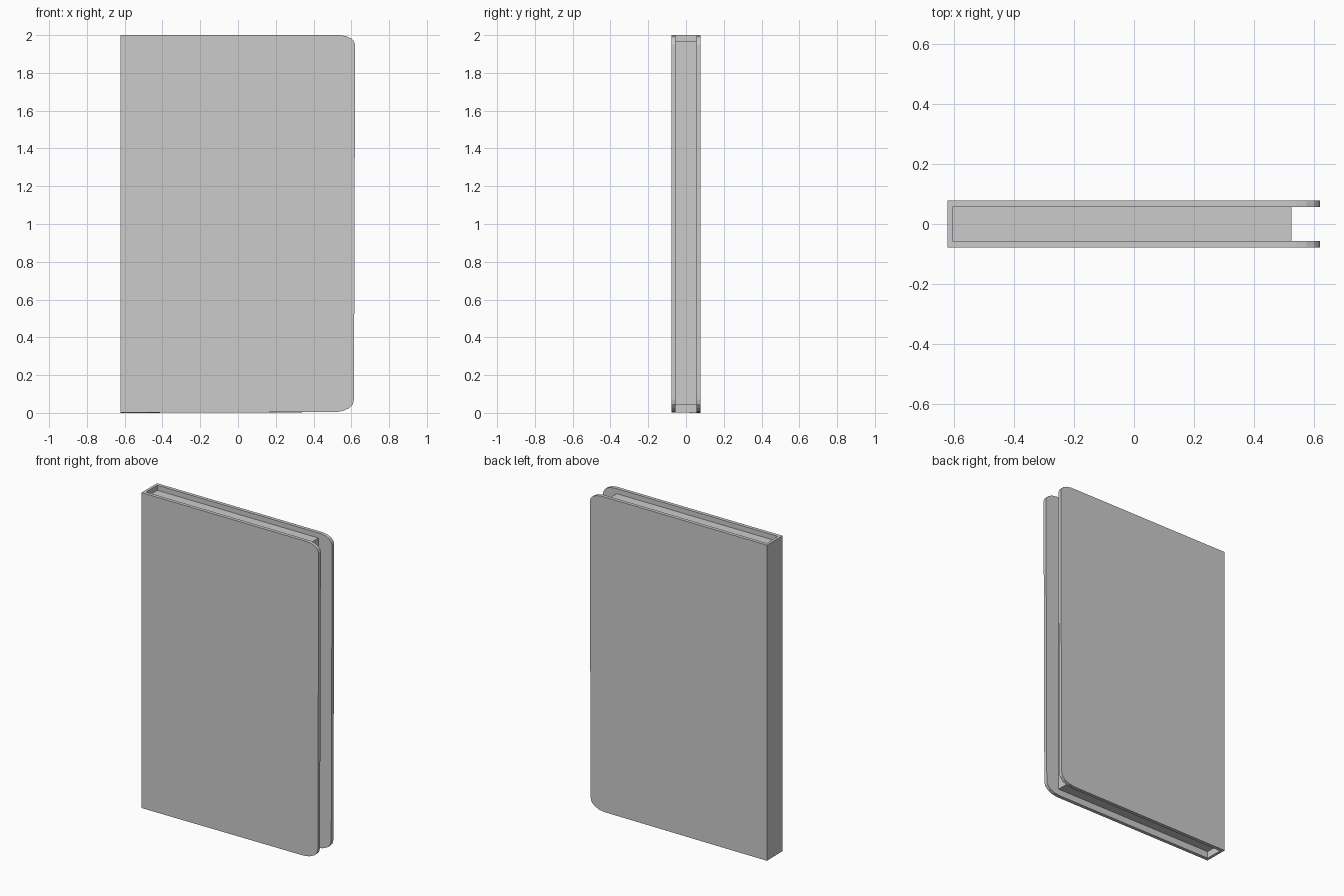
import bpy, bmesh
from mathutils import Matrix

if "Cube" in bpy.data.objects:
    bpy.data.objects.remove(bpy.data.objects["Cube"])


def box(name, x, y, z):
    bm = bmesh.new()
    size = [b - a for a, b in (x, y, z)]
    mid = [(a + b) / 2 for a, b in (x, y, z)]
    bmesh.ops.create_cube(bm, size=1, matrix=Matrix.Translation(mid) @ Matrix.Diagonal((*size, 1)))
    return finish(name, bm)


def finish(name, bm):
    bmesh.ops.recalc_face_normals(bm, faces=bm.faces)
    mesh = bpy.data.meshes.new(name)
    bm.to_mesh(mesh)
    bm.free()
    obj = bpy.data.objects.new(name, mesh)
    bpy.context.collection.objects.link(obj)
    return obj


# Cover silhouette: square at the spine, rounded at the fore edge
outline = [(-0.622, 0.002), (0.515, 0.004), (0.555, 0.01), (0.588, 0.025),
           (0.608, 0.046), (0.614, 0.072), (0.620, 1.95), (0.613, 1.968),
           (0.60, 1.982), (0.575, 1.994), (0.54, 2.0), (-0.622, 2.0)]
half = 0.078
bm = bmesh.new()
face = bm.faces.new([bm.verts.new((x, -half, z)) for x, z in outline])
ext = bmesh.ops.extrude_face_region(bm, geom=[face])
bmesh.ops.translate(bm, vec=(0, 2 * half, 0),
                    verts=[v for v in ext["geom"] if isinstance(v, bmesh.types.BMVert)])
for v in bm.verts:
    if v.co.z < 0.003 and v.co.y > 0:
        v.co.z = 0.0
cover = finish("cover", bm)

# Hollow between the two boards, leaving the spine
cutter = box("cover_hollow", (-0.605, 1.0), (-0.056, 0.056), (-0.5, 2.5))
cutter.hide_render = True
cutter.hide_viewport = True
cut = cover.modifiers.new("hollow", "BOOLEAN")
cut.operation = "DIFFERENCE"
cut.solver = "EXACT"
cut.object = cutter

# Page block, set back from the boards
box("pages", (-0.605, 0.525), (-0.056, 0.056), (0.045, 1.968))
